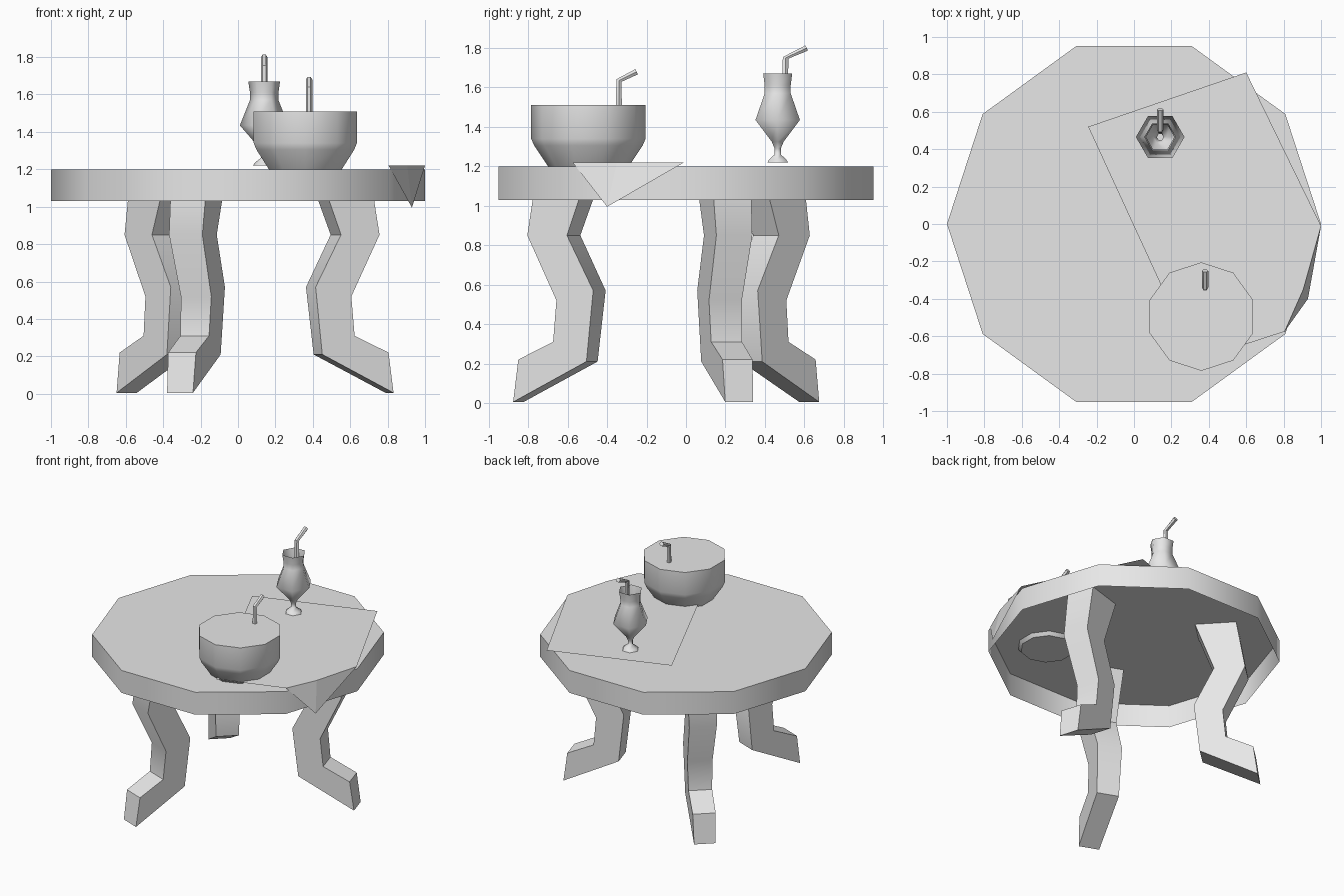
import bpy, bmesh, math
from mathutils import Vector

cube = bpy.data.objects.get("Cube")
if cube:
    bpy.data.objects.remove(cube, do_unlink=True)

grey = bpy.data.materials.new("plain_grey")
grey.use_nodes = True
grey.diffuse_color = (0.8, 0.8, 0.8, 1)
grey.node_tree.nodes["Principled BSDF"].inputs["Base Color"].default_value = (0.8, 0.8, 0.8, 1)


def finish(name, bm, angle=None, fix_normals=True):
    """Turn a bmesh into a coloured, shaded object."""
    if fix_normals:
        bmesh.ops.recalc_face_normals(bm, faces=bm.faces)
    mesh = bpy.data.meshes.new(name)
    bm.to_mesh(mesh)
    bm.free()
    mesh.materials.append(grey)
    obj = bpy.data.objects.new(name, mesh)
    bpy.context.collection.objects.link(obj)
    if angle:
        bpy.ops.object.select_all(action='DESELECT')
        bpy.context.view_layer.objects.active = obj
        obj.select_set(True)
        bpy.ops.object.shade_smooth_by_angle(angle=math.radians(angle))
    return obj


def bridge(bm, a, b):
    for i in range(len(a)):
        j = (i + 1) % len(a)
        bm.faces.new((a[i], a[j], b[j], b[i]))


def lathe(name, profile, sides, centre=(0, 0), turn=0, bottom=False, top=False, angle=40):
    """Faceted turned shape from (radius, height) pairs, bottom to top."""
    bm = bmesh.new()
    rings = []
    for r, z in profile:
        ring = []
        for i in range(sides):
            a = turn + math.tau * i / sides
            ring.append(bm.verts.new((centre[0] + r * math.cos(a), centre[1] + r * math.sin(a), z)))
        rings.append(ring)
    for a, b in zip(rings, rings[1:]):
        bridge(bm, a, b)
    if bottom:
        bm.faces.new(rings[0][::-1])
    if top:
        bm.faces.new(rings[-1])
    # faces are already wound outward, which matters for the open shells
    return finish(name, bm, angle, fix_normals=False)


def straw(name, x, points, radius=0.017):
    """Bent six-sided tube in the plane of constant x, from (y, z) points."""
    bm = bmesh.new()
    pts = [Vector((x, y, z)) for y, z in points]
    rings = []
    for i, p in enumerate(pts):
        along = (pts[min(i + 1, len(pts) - 1)] - pts[max(i - 1, 0)]).normalized()
        across = Vector((1, 0, 0))
        up = along.cross(across)
        rings.append([bm.verts.new(p + radius * (across * math.cos(k * math.tau / 6)
                                                 + up * math.sin(k * math.tau / 6))) for k in range(6)])
    for a, b in zip(rings, rings[1:]):
        bridge(bm, a, b)
    bm.faces.new(rings[0])
    bm.faces.new(rings[-1])
    finish(name, bm, 35)


# Leg side outline: (distance out from the toe, height)
LEG = [(0, 0.005), (-0.03, 0.22), (-0.22, 0.31), (-0.24, 0.52), (-0.085, 0.85), (-0.145, 1.2),
       (-0.43, 1.2), (-0.3, 0.85), (-0.44, 0.57), (-0.4, 0.21)]


def leg(name, toe, degrees):
    a = math.radians(degrees)
    out = Vector((math.cos(a), math.sin(a), 0))
    side = Vector((-out.y, out.x, 0))
    bm = bmesh.new()
    outlines = []
    for sign in (-1, 1):
        outlines.append([bm.verts.new(Vector((*toe, z)) + out * d + side * sign * (0.074 + 0.025 * z))
                         for d, z in LEG])
    bridge(bm, *outlines)
    bm.faces.new(outlines[0])
    bm.faces.new(outlines[1])
    finish(name, bm, 35)


# Table: a ten-sided lid, open underneath, on three legs
lathe("table_top", [(1, 1.03), (1, 1.2)], 10, top=True)
leg("left_leg", (0.81, 0.27), 17)
leg("back_leg", (-0.595, 0.625), 133)
leg("front_leg", (-0.31, -0.85), 249)

# Cloth: a thin sheet with one corner hanging over the table edge
bm = bmesh.new()
flat = [bm.verts.new((x, y, 1.22)) for x, y in
        [(-0.245, 0.52), (0.33, -0.73), (0.805, -0.575), (0.905, -0.35), (1.0, -0.01), (0.6, 0.81)]]
tip = bm.verts.new((0.93, -0.4, 0.995))
bm.faces.new(flat)
bm.faces.new((flat[2], tip, flat[3]))
bm.faces.new((flat[3], tip, flat[4]))
finish("cloth", bm, fix_normals=False)

# Bowl, filled level with the rim
lathe("bowl", [(0.185, 1.175), (0.205, 1.2), (0.275, 1.305), (0.29, 1.34), (0.29, 1.51)], 10,
      (0.36, -0.495), math.pi / 2, bottom=True, top=True)
straw("bowl_straw", 0.38, [(-0.34, 1.49), (-0.34, 1.635), (-0.25, 1.68)])

# Stemmed glass, open at the top
lathe("glass", [(0.06, 1.22), (0.05, 1.235), (0.018, 1.26), (0.018, 1.29), (0.035, 1.325),
                (0.13, 1.435), (0.076, 1.57), (0.076, 1.61), (0.085, 1.67)], 6,
      (0.14, 0.465), bottom=True, angle=65)
straw("glass_straw", 0.14, [(0.5, 1.4), (0.505, 1.75), (0.612, 1.8)])
